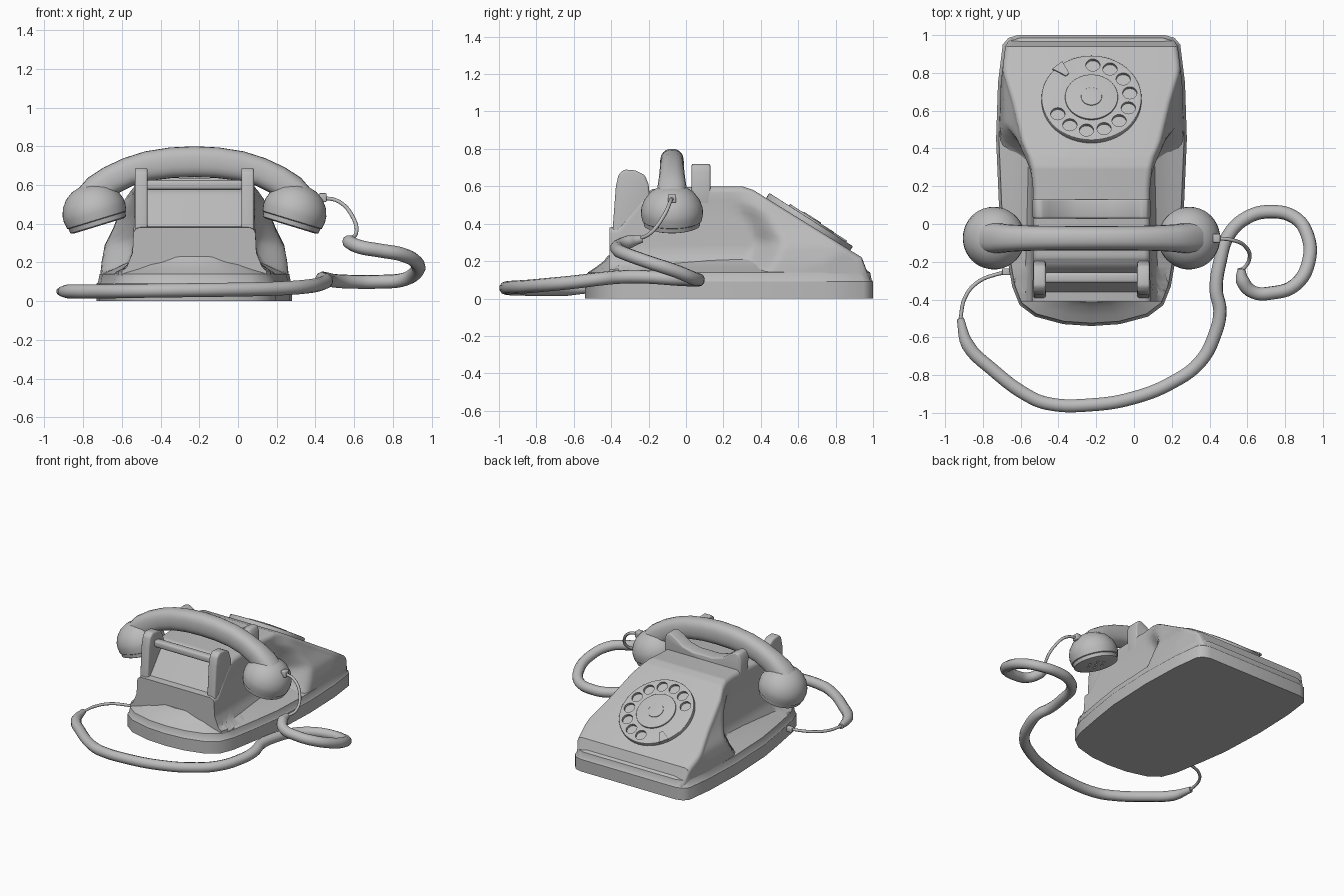
import bpy, bmesh, math
from mathutils import Matrix, Vector

if "Cube" in bpy.data.objects:
    bpy.data.objects.remove(bpy.data.objects["Cube"], do_unlink=True)

grey = bpy.data.materials.new("plain grey")
grey.use_nodes = True
grey.diffuse_color = (.5, .5, .5, 1)
grey.node_tree.nodes["Principled BSDF"].inputs["Base Color"].default_value = grey.diffuse_color

MID = -.225            # centre line of the telephone


def interp(table, t):
    """Piecewise linear lookup in a list of (key, value)."""
    if t <= table[0][0]:
        return table[0][1]
    for (a, va), (b, vb) in zip(table, table[1:]):
        if t <= b:
            return va + (vb - va) * (t - a) / (b - a)
    return table[-1][1]


def select_only(obj):
    bpy.ops.object.select_all(action='DESELECT')
    obj.select_set(True)
    bpy.context.view_layer.objects.active = obj


def finish(name, bm, angle=35, bevel=0):
    bmesh.ops.recalc_face_normals(bm, faces=bm.faces)
    mesh = bpy.data.meshes.new(name)
    bm.to_mesh(mesh)
    bm.free()
    obj = bpy.data.objects.new(name, mesh)
    bpy.context.collection.objects.link(obj)
    mesh.materials.append(grey)
    select_only(obj)
    if bevel:
        mod = obj.modifiers.new("soft edges", 'BEVEL')
        mod.width, mod.segments = bevel, 3
        bpy.ops.object.modifier_apply(modifier=mod.name)
    bpy.ops.object.shade_smooth_by_angle(angle=math.radians(angle))
    return obj


def loft(name, rings, angle=35, bevel=0):
    """Skin equal closed rings and cap both ends."""
    bm = bmesh.new()
    rows = [[bm.verts.new(p) for p in ring] for ring in rings]
    count = len(rows[0])
    for low, high in zip(rows, rows[1:]):
        for i in range(count):
            j = (i + 1) % count
            bm.faces.new((low[i], low[j], high[j], high[i]))
    bm.faces.new(rows[0])
    bm.faces.new(rows[-1])
    return finish(name, bm, angle, bevel)


def add_cylinder(bm, place, radius, low, high, segments=48):
    shift = Matrix.Translation((0, 0, (low + high) / 2))
    bmesh.ops.create_cone(bm, cap_ends=True, segments=segments, radius1=radius,
                          radius2=radius, depth=high - low, matrix=place @ shift)


def cylinder(name, place, radius, low, high, bevel=0):
    bm = bmesh.new()
    add_cylinder(bm, place, radius, low, high)
    return finish(name, bm, bevel=bevel)


def box(name, centre, size, bevel):
    bm = bmesh.new()
    bmesh.ops.create_cube(bm, matrix=Matrix.LocRotScale(Vector(centre), None, Vector(size)))
    return finish(name, bm, bevel=bevel)


def cut(obj, place, spots, radius, low, high):
    """Cut a row of round holes."""
    bm = bmesh.new()
    for x, y in spots:
        add_cylinder(bm, place @ Matrix.Translation((x, y, 0)), radius, low, high, 20)
    cutter = finish("hole_cutter", bm)
    select_only(obj)
    mod = obj.modifiers.new("holes", 'BOOLEAN')
    mod.object, mod.operation, mod.solver = cutter, 'DIFFERENCE', 'EXACT'
    bpy.ops.object.modifier_apply(modifier=mod.name)
    bpy.data.objects.remove(cutter, do_unlink=True)
    bpy.ops.object.shade_smooth_by_angle(angle=math.radians(35))


def on_circle(count, radius, start, step):
    angles = [math.radians(start + step * i) for i in range(count)]
    return [(radius * math.cos(a), radius * math.sin(a)) for a in angles]


# Foot: rounded outline stacked in tiers that sweep up to the cradle wall
half = [(.0, -.54), (.15, -.53), (.3, -.49), (.38, -.43), (.42, -.33), (.46, -.1), (.49, .1),
        (.505, .45), (.495, .75), (.47, .95), (.44, .985), (.39, 1)]
outline = half + [(-x, y) for x, y in reversed(half[1:])]
tiers = [(0, 1, 1), (.09, 1, 1), (.1, .985, .99), (.14, .97, .98),
         (.165, .85, .93), (.2, .7, .87), (.23, .62, .84)]
loft("foot", [[(MID + x * sx, .23 + (y - .23) * sy, z) for x, y in outline]
              for z, sx, sy in tiers])

# Housing: slices along y, blending a narrow cradle into the wide dial end
foot_width = [(y, x) for x, y in half]
crown = [(-.41, .38), (-.36, .385), (-.22, .56), (-.18, .585), (.1, .6), (.3, .6),
         (.36, .58), (.94, .22), (.97, .14), (.985, .1)]
narrow = [(.1, .46), (.15, .41), (.175, .35), (.25, .32), (.45, .31)]
wide = [(.1, .49), (.2, .48), (.28, .465), (.37, .42), (.5, .37), (.6, .3)]
scoop = [(.1, .25), (.17, .3), (.3, .36), (.42, .3), (.54, .2), (.6, .12)]


def half_width(y, z):
    t = min(1, max(0, (y - interp(scoop, z)) / .18))
    t = t * t * (3 - 2 * t)
    width = interp(narrow, z) * (1 - t) + interp(wide, z) * t
    return min(width, interp(foot_width, y) - .015)


def slice_at(y):
    top = interp(crown, y)
    r = min(.035, (top - .08) * .4)
    side = []
    for i in range(15):
        z = .08 + (top - r - .08) * i / 14
        side.append((half_width(y, z), z))
    edge = side[-1][0]
    for i in range(1, 6):
        a = math.radians(18 * i)
        side.append((edge - r * (1 - math.cos(a)), top - r + r * math.sin(a)))
    return [(MID + x, y, z) for x, z in side] + [(MID - x, y, z) for x, z in reversed(side)]


stations = sorted({round(-.41 + .025 * i, 3) for i in range(56)} | {y for y, z in crown})
loft("housing", [slice_at(y) for y in stations])

# Cradle: two uprights, a carrying bar and the rear twin-peaked rest
post = [(-.405, .19), (-.39, .4), (-.375, .6), (-.36, .665), (-.33, .69), (-.27, .685),
        (-.22, .66), (-.2, .61), (-.19, .5), (-.19, .19)]
for side, name in ((-1, "right_cradle_post"), (1, "left_cradle_post")):
    loft(name, [[(MID + side * x, y, z) for y, z in post] for x in (.242, .308)], bevel=.012)
box("carrying_bar", (MID, -.285, .6), (.5, .055, .05), .015)
ears = [(.31, .5), (.312, .68), (.295, .715), (.265, .722), (.225, .7), (.16, .655), (.08, .635)]
ears += [(-x, z) for x, z in reversed(ears)]
loft("rear_cradle_rest", [[(MID + x, y, z) for x, z in ears] for y in (.03, .13)], bevel=.01)

# Dial lying on the sloped face
dial = Matrix.Translation((MID, .655, .4)) @ Matrix.Rotation(math.radians(-32.5), 4, 'X')
wheel = cylinder("dial_wheel", dial, .265, -.03, .026, .004)
cut(wheel, dial, on_circle(10, .205, 88, -26.5), .038, .008, .06)
cylinder("dial_centre", dial, .14, .02, .036, .003)
cylinder("dial_button", dial, .055, .03, .041, .002)
stop = dial @ Matrix.Rotation(math.radians(132), 4, 'Z')
loft("finger_stop", [[stop @ Vector(p) for p in
                      ((.19, -.012, z), (.27, -.035, z), (.27, .035, z), (.19, .012, z))]
                     for z in (.02, .034)])

# Handset: arched grip of oval sections
HAND_Y = -.075
spine = [(0, .72, .08, .064), (.12, .715, .079, .064), (.24, .698, .077, .065),
         (.34, .668, .075, .067), (.43, .625, .076, .072), (.5, .575, .08, .08),
         (.56, .52, .07, .08)]
spine = [(-x, z, h, w) for x, z, h, w in reversed(spine[1:])] + spine
grip = []
for i, (x, z, h, w) in enumerate(spine):
    before, after = spine[max(i - 1, 0)], spine[min(i + 1, len(spine) - 1)]
    tilt = math.atan2(after[1] - before[1], after[0] - before[0])
    ring = []
    for k in range(24):
        a = math.tau * k / 24
        c, s = (math.copysign(abs(f(a)) ** .8, f(a)) for f in (math.cos, math.sin))
        ring.append((MID + x - h * s * math.sin(tilt), HAND_Y + w * c, z + h * s * math.cos(tilt)))
    grip.append(ring)
loft("handset_grip", grip, 50)

# Ear and mouth cups, turned shapes leaning inwards
cup = [(.135, 0), (.15, .006), (.153, .03), (.16, .034), (.166, .07), (.164, .1),
       (.15, .14), (.12, .18), (.08, .207), (.035, .22)]
for side, name in ((-1, "ear_cup"), (1, "mouth_cup")):
    place = (Matrix.Translation((MID + side * .495, HAND_Y, .388))
             @ Matrix.Rotation(math.radians(side * 17), 4, 'Y'))
    obj = loft(name, [[place @ Vector((x, y, z)) for x, y in on_circle(40, r, 0, 9)]
                      for r, z in cup])
    cut(obj, place, [(0, 0)] + on_circle(6, .055, 0, 60), .01, -.02, .015)


# Cords: smooth tubes through a few points
def cord(name, points, radius, tapered=False):
    data = bpy.data.curves.new(name, 'CURVE')
    data.dimensions = '3D'
    data.bevel_depth, data.bevel_resolution = radius, 3
    data.resolution_u, data.use_fill_caps = 5, True
    spline = data.splines.new('BEZIER')
    spline.bezier_points.add(len(points) - 1)
    for knot, p in zip(spline.bezier_points, points):
        knot.co = p
        knot.handle_left_type = knot.handle_right_type = 'AUTO'
    if tapered:
        spline.bezier_points[0].radius = spline.bezier_points[-1].radius = .55
    obj = bpy.data.objects.new(name, data)
    bpy.context.collection.objects.link(obj)
    data.materials.append(grey)
    select_only(obj)
    bpy.ops.object.convert(target='MESH')
    bpy.ops.object.shade_smooth_by_angle(angle=math.radians(50))


cord("handset_lead", [(.43, -.075, .535), (.52, -.085, .515), (.59, -.12, .44),
                      (.61, -.19, .35), (.57, -.25, .318)], .01)
cord("main_cord", [(.568, -.235, .318), (.575, -.3, .305), (.63, -.36, .28), (.73, -.365, .262),
                   (.85, -.325, .24), (.925, -.2, .195), (.915, -.05, .145), (.85, .035, .11),
                   (.72, .065, .1), (.6, .035, .1), (.5, -.06, .105), (.455, -.2, .115),
                   (.435, -.35, .115), (.455, -.46, .105), (.43, -.58, .09), (.35, -.73, .075),
                   (.2, -.84, .065), (0, -.92, .06), (-.22, -.957, .057), (-.46, -.95, .054),
                   (-.56, -.91, .052), (-.75, -.77, .05), (-.88, -.64, .05), (-.92, -.5, .05)],
     .036, True)
cord("wall_lead", [(-.92, -.51, .05), (-.895, -.39, .055), (-.83, -.31, .06),
                   (-.74, -.27, .06), (-.64, -.25, .06)], .01)
box("handset_grommet", (.437, HAND_Y, .535), (.04, .045, .045), .006)
box("wall_grommet", (-.675, -.253, .06), (.045, .035, .035), .006)
